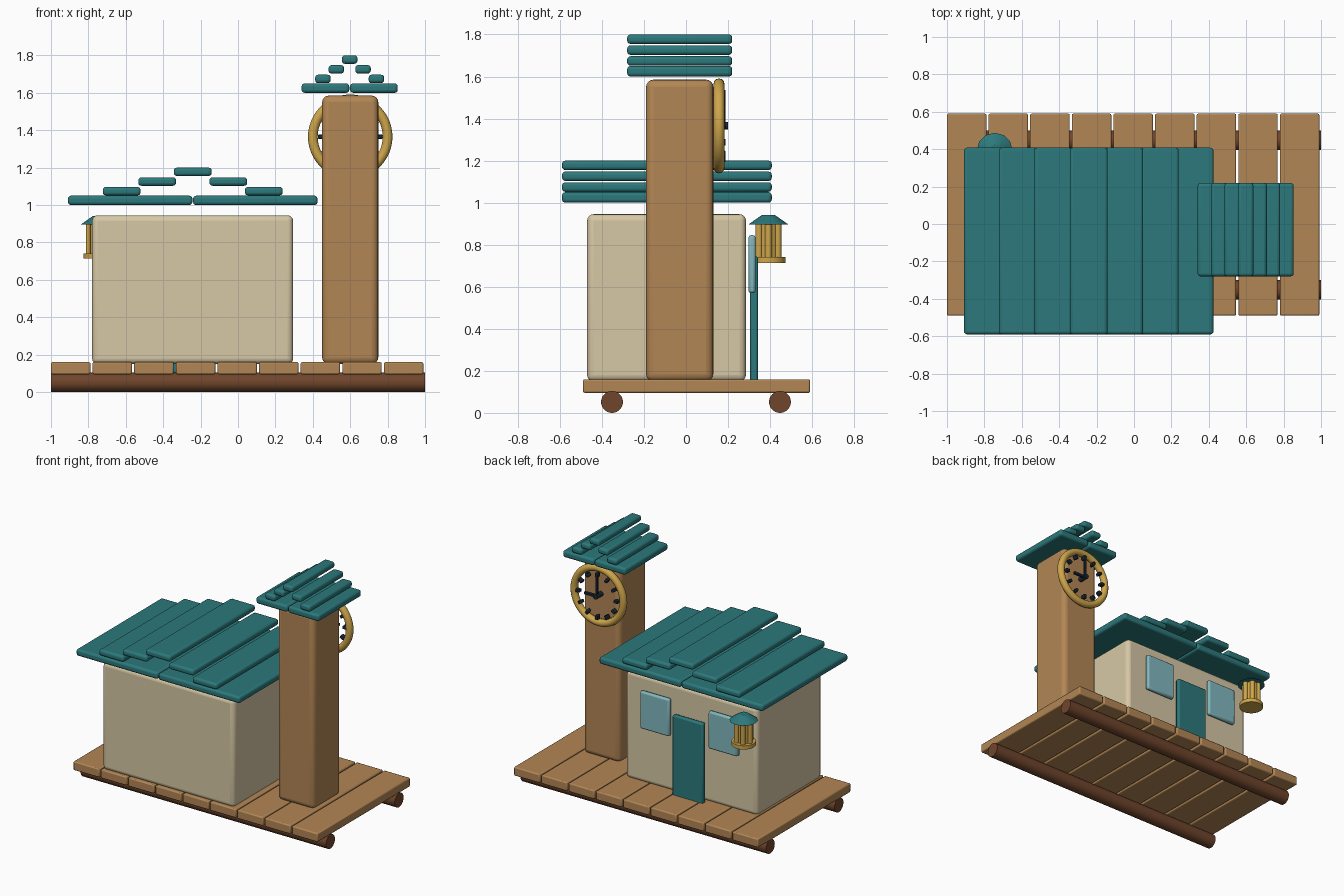
import bpy
from math import sin, cos, pi, radians

if "Cube" in bpy.data.objects:
    bpy.data.objects.remove(bpy.data.objects["Cube"])


def material(name, r, g, b):
    m = bpy.data.materials.new(name)
    m.diffuse_color = (r, g, b, 1)
    m.use_nodes = True
    m.node_tree.nodes["Principled BSDF"].inputs["Base Color"].default_value = m.diffuse_color
    return m


WOOD = material("wood", 0.45, 0.24, 0.09)
LOG = material("dark_wood", 0.16, 0.06, 0.025)
CREAM = material("cream", 0.68, 0.58, 0.38)
TEAL = material("teal", 0.025, 0.19, 0.20)
GLASS = material("glass", 0.22, 0.48, 0.52)
BRASS = material("brass", 0.62, 0.38, 0.07)
DARK = material("dark", 0.01, 0.02, 0.035)


def finish(name, mat):
    ob = bpy.context.object
    ob.name = name
    ob.data.materials.append(mat)
    bpy.ops.object.shade_smooth_by_angle(angle=radians(35))
    return ob


def box(name, x, y, z, mat, bevel=0.01, segments=2):
    """Rounded box from (min, max) ranges on each axis."""
    bpy.ops.mesh.primitive_cube_add(size=1, location=[(a + b) / 2 for a, b in (x, y, z)])
    ob = bpy.context.object
    ob.scale = [b - a for a, b in (x, y, z)]
    bpy.ops.object.transform_apply(location=False, rotation=False, scale=True)
    ob = finish(name, mat)
    if bevel:
        mod = ob.modifiers.new("bevel", 'BEVEL')
        mod.width = bevel
        mod.segments = segments
    return ob


def cone(name, loc, r1, r2, depth, mat, sides=24, rot=(0, 0, 0)):
    bpy.ops.mesh.primitive_cone_add(vertices=sides, radius1=r1, radius2=r2,
                                    depth=depth, location=loc, rotation=rot)
    return finish(name, mat)


# Platform: two logs carrying nine planks
for side, y in (("front", -0.352), ("back", 0.447)):
    cone(f"{side}_log", (0, y, 0.052), 0.052, 0.052, 2, LOG, 32, (0, pi / 2, 0))
for i in range(9):
    x = -1 + i * 0.2225
    box(f"deck_plank_{i}", (x, x + 0.211), (-0.49, 0.59), (0.095, 0.16), WOOD, 0.008)

# House and tower bodies
box("house_walls", (-0.78, 0.295), (-0.47, 0.285), (0.15, 0.945), CREAM, 0.03, 4)
box("tower", (0.45, 0.75), (-0.19, 0.13), (0.15, 1.585), WOOD, 0.035, 4)

# Door and windows on the back wall
box("door", (-0.375, -0.125), (0.305, 0.342), (0.10, 0.745), TEAL, 0.01)
for name, x in (("left", 0.027), ("right", -0.53)):
    box(f"{name}_window", (x - 0.119, x + 0.119), (0.297, 0.331), (0.57, 0.845), GLASS, 0.012)


def roof(name, cx, y, z, half, width, step):
    """Two wide eave boards, then narrowing pairs of slats and a ridge slat."""
    for s, tag in ((-1, "left"), (1, "right")):
        xs = sorted((cx + s * 0.002, cx + s * half))
        box(f"{name}_{tag}_eave", xs, y, (z, z + 0.05), TEAL, 0.016, 3)
        for level in (1, 2):
            c, zz = cx + s * step * (3 - level), z + 0.0515 * level
            box(f"{name}_{tag}_slat_{level}", (c - width / 2, c + width / 2), y,
                (zz, zz + 0.045), TEAL, 0.016, 3)
    box(f"{name}_ridge_slat", (cx - width / 2, cx + width / 2), y,
        (z + 0.155, z + 0.2), TEAL, 0.016, 3)


roof("house_roof", -0.242, (-0.59, 0.408), 1.0, 0.667, 0.202, 0.19)
roof("tower_roof", 0.597, (-0.28, 0.22), 1.6, 0.257, 0.083, 0.0715)

# Clock: open brass ring, hour marks and two hands
CX, CZ = 0.6, 1.365
bpy.ops.mesh.primitive_torus_add(location=(CX, 0.157, CZ), rotation=(pi / 2, 0, 0),
                                 major_radius=0.2, minor_radius=0.026,
                                 major_segments=48, minor_segments=12)
finish("clock_ring", BRASS)
for i in range(12):
    a = i * pi / 6
    x, z = CX + 0.156 * sin(a), CZ + 0.156 * cos(a)
    mark = box(f"hour_mark_{i}", (x - 0.011, x + 0.011), (0.155, 0.188),
               (z - 0.016, z + 0.016), DARK, 0.004)
    mark.rotation_euler.y = a
box("minute_hand", (CX - 0.009, CX + 0.009), (0.17, 0.188), (CZ - 0.01, CZ + 0.145), DARK, 0.003)
box("hour_hand", (CX - 0.01, CX + 0.1), (0.17, 0.188), (CZ - 0.01, CZ + 0.01), DARK, 0.003)
cone("clock_hub", (CX, 0.165, CZ), 0.018, 0.018, 0.07, DARK, 16, (pi / 2, 0, 0))

# Lantern hanging at the house corner
LX, LY = -0.745, 0.392
cone("lantern_base", (LX, LY, 0.728), 0.082, 0.082, 0.028, BRASS)
cone("lantern_core", (LX, LY, 0.82), 0.05, 0.05, 0.16, BRASS)
for i in range(6):
    a = i * pi / 3
    cone(f"lantern_post_{i}", (LX + 0.052 * cos(a), LY + 0.052 * sin(a), 0.82),
         0.017, 0.017, 0.16, BRASS, 12)
cone("lantern_cap", (LX, LY, 0.918), 0.096, 0.032, 0.045, TEAL, 12)
